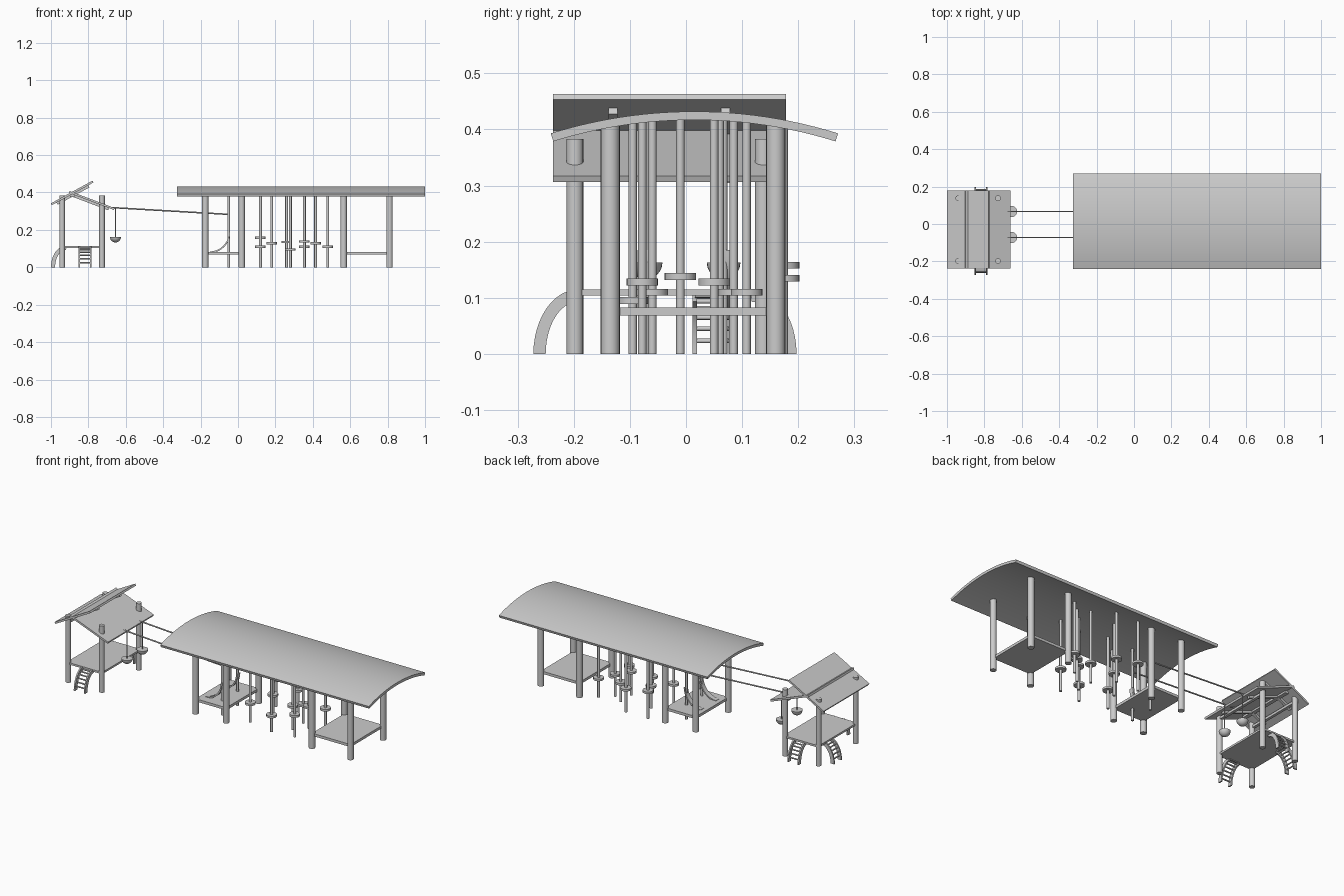
import bpy, bmesh, math
from mathutils import Vector

if "Cube" in bpy.data.objects:
    bpy.data.objects.remove(bpy.data.objects["Cube"])

grey = bpy.data.materials.new("plain grey")
grey.use_nodes = True
grey.diffuse_color = (0.6, 0.6, 0.6, 1)
grey.node_tree.nodes["Principled BSDF"].inputs["Base Color"].default_value = (0.6, 0.6, 0.6, 1)


def finish(name, bm, smooth=False):
    bmesh.ops.recalc_face_normals(bm, faces=bm.faces)
    mesh = bpy.data.meshes.new(name)
    bm.to_mesh(mesh)
    bm.free()
    mesh.materials.append(grey)
    ob = bpy.data.objects.new(name, mesh)
    bpy.context.collection.objects.link(ob)
    if smooth:
        bpy.ops.object.select_all(action="DESELECT")
        ob.select_set(True)
        bpy.context.view_layer.objects.active = ob
        bpy.ops.object.shade_smooth_by_angle(angle=math.radians(40))
    return ob


def rod(name, a, b, r, sides=20):
    a, b = Vector(a), Vector(b)
    bm = bmesh.new()
    bmesh.ops.create_cone(bm, cap_ends=True, segments=sides, radius1=r, radius2=r, depth=(b - a).length)
    turn = (b - a).to_track_quat("Z", "Y").to_matrix()
    for v in bm.verts:
        v.co = turn @ v.co + (a + b) / 2
    return finish(name, bm, True)


def prism(name, outline, place, lo, hi, smooth=False):
    """Extrude a 2D outline from lo to hi; place maps (u, v, w) to space."""
    bm = bmesh.new()
    near = [bm.verts.new(place(u, v, lo)) for u, v in outline]
    far = [bm.verts.new(place(u, v, hi)) for u, v in outline]
    bm.faces.new(near)
    bm.faces.new(far)
    for i in range(len(near)):
        j = (i + 1) % len(near)
        bm.faces.new((near[i], near[j], far[j], far[i]))
    return finish(name, bm, smooth)


def along_y(u, v, w):
    return (u, w, v)


def slab(name, a, b, thick, y0, y1):
    """Sloped board whose upper edge runs from a to b in x and z."""
    a, b = Vector(a), Vector(b)
    d = (b - a).normalized()
    n = Vector((d.y, -d.x)) * thick
    return prism(name, [a, b, b + n, a + n], along_y, y0, y1)


def deck(name, x0, x1, y0, y1, z0, z1, cut):
    pts = [(x0 + cut, y0), (x1 - cut, y0), (x1, y0 + cut), (x1, y1 - cut),
           (x1 - cut, y1), (x0 + cut, y1), (x0, y1 - cut), (x0, y0 + cut)]
    return prism(name, pts, lambda u, v, w: (u, v, w), z0, z1)


def arc(cx, cz, rx, rz, a0, a1, n):
    for i in range(n + 1):
        t = math.radians(a0 + (a1 - a0) * i / n)
        yield (cx + rx * math.cos(t), cz + rz * math.sin(t))


# Long vaulted roof
R = 0.86
half = math.degrees(math.asin(0.256 / R))
vault = list(arc(0.015, 0.432 - R, R, R, 90 - half, 90 + half, 24))
vault += list(arc(0.015, 0.432 - R, R - 0.015, R - 0.015, 90 + half, 90 - half, 24))
prism("vaulted_roof", vault, lambda u, v, w: (w, u, v), -0.325, 1.0, True)


def roof_z(y):
    return 0.425 - R + math.sqrt(R * R - (y - 0.015) ** 2)


# Pavilion posts and two low decks
for x in (-0.175, 0.02, 0.565, 0.81):
    for y in (-0.135, 0.16):
        rod("pavilion_post", (x, y, 0), (x, y, roof_z(y)), 0.017)
for x0, x1 in ((-0.175, 0.02), (0.565, 0.81)):
    deck("pavilion_deck", x0, x1, -0.135, 0.16, 0.068, 0.083, 0.012)

# Stepping discs on thin poles: x, y, disc height
for x, y, z in ((0.12, 0.174, 0.158), (0.12, -0.06, 0.11), (0.18, 0.06, 0.128),
                (0.26, 0.174, 0.135), (0.28, -0.095, 0.095), (0.355, -0.01, 0.138),
                (0.355, 0.085, 0.11), (0.415, -0.078, 0.128), (0.415, 0.05, 0.128),
                (0.48, 0.108, 0.11)):
    rod("step_pole", (x, y, 0), (x, y, roof_z(y)), 0.0075, 16)
    rod("step_disc", (x, y, z - 0.006), (x, y, z + 0.006), 0.028, 24)

# Hut posts and deck
for x in (-0.94, -0.727):
    for y in (-0.198, 0.138):
        rod("hut_post", (x, y, 0), (x, y, 0.383), 0.015)
deck("hut_deck", -0.945, -0.72, -0.205, 0.145, 0.104, 0.115, 0.015)

# Hut roof boards with rafters below
slab("hut_roof_high", (-1.0, 0.342), (-0.778, 0.463), 0.011, -0.237, 0.178)
slab("hut_roof_low", (-0.9, 0.408), (-0.66, 0.317), 0.011, -0.237, 0.178)
for y in (-0.13, 0.07):
    slab("rafter_high", (-0.97, 0.346), (-0.8, 0.439), 0.013, y - 0.008, y + 0.008)
    slab("rafter_low", (-0.885, 0.391), (-0.69, 0.317), 0.013, y - 0.008, y + 0.008)
slab("ridge_beam", (-0.897, 0.392), (-0.875, 0.392), 0.016, -0.198, 0.138)
for x, z in ((-0.94, 0.352), (-0.727, 0.322)):
    slab("eave_beam", (x - 0.008, z), (x + 0.008, z), 0.014, -0.198, 0.138)


# Arched ladders on three sides of the hut
def ladder(origin, out, side):
    o, out, side = Vector(origin), Vector(out), Vector(side)

    def place(u, v, w):
        return o + out * u + side * w + Vector((0, 0, v))

    rail = list(arc(0, 0, 0.08, 0.115, 0, 90, 12)) + list(arc(0, 0, 0.058, 0.093, 90, 0, 12))
    for s in (-0.032, 0.032):
        prism("ladder_rail", rail, place, s - 0.004, s + 0.004, True)
    for u, v in list(arc(0, 0, 0.069, 0.104, 0, 90, 7))[1:]:
        rod("ladder_rung", place(u, v, -0.032), place(u, v, 0.032), 0.004, 10)


ladder((-0.818, -0.192, 0), (0, -1, 0), (1, 0, 0))
ladder((-0.818, 0.117, 0), (0, 1, 0), (1, 0, 0))
ladder((-0.92, 0.048, 0), (-1, 0, 0), (0, 1, 0))

# Two cable rides with bowl seats and landing ramps
for y in (-0.072, 0.067):
    rod("cable", (-0.72, y, 0.322), (-0.05, y, 0.283), 0.004, 10)
    rod("landing_pole", (-0.05, y, 0), (-0.05, y, roof_z(y)), 0.007, 16)
    rod("seat_hanger", (-0.655, y, 0.14), (-0.655, y, 0.319), 0.003, 10)
    ramp = list(arc(-0.15, 0.185, 0.1, 0.1, -90, 0, 10))
    ramp += list(arc(-0.15, 0.185, 0.108, 0.108, 0, -90, 10))
    prism("landing_ramp", ramp, along_y, y - 0.014, y + 0.014, True)
    bm = bmesh.new()
    bmesh.ops.create_uvsphere(bm, u_segments=24, v_segments=12, radius=0.03)
    bmesh.ops.bisect_plane(bm, geom=bm.verts[:] + bm.edges[:] + bm.faces[:],
                           plane_co=(0, 0, 0), plane_no=(0, 0, 1), clear_outer=True)
    bmesh.ops.holes_fill(bm, edges=[e for e in bm.edges if e.is_boundary])
    bmesh.ops.translate(bm, verts=bm.verts, vec=(-0.655, y, 0.163))
    finish("bowl_seat", bm, True)
